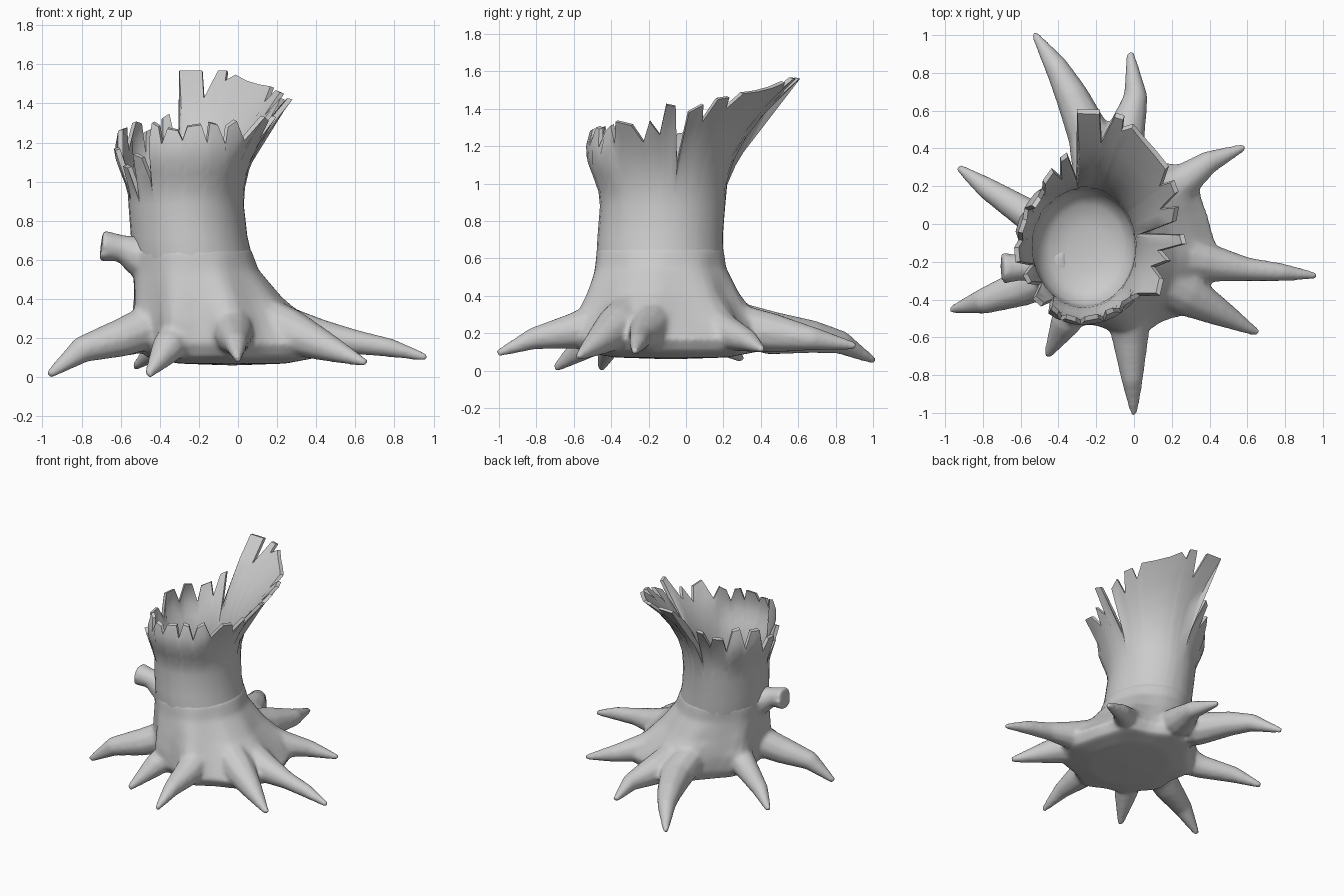
import bpy, bmesh
from math import sin, cos, pi, radians, atan2, exp
from mathutils import Vector

if "Cube" in bpy.data.objects:
    bpy.data.objects.remove(bpy.data.objects["Cube"])

wood = bpy.data.materials.new("grey_wood")
wood.use_nodes = True
wood.diffuse_color = (0.6, 0.6, 0.6, 1)
wood.node_tree.nodes["Principled BSDF"].inputs["Base Color"].default_value = (0.6, 0.6, 0.6, 1)


def finish(bm, name, angle=45):
    """Turn a bmesh into a smooth-shaded object."""
    bmesh.ops.recalc_face_normals(bm, faces=bm.faces)
    mesh = bpy.data.meshes.new(name)
    bm.to_mesh(mesh)
    bm.free()
    mesh.materials.append(wood)
    for p in mesh.polygons:
        p.use_smooth = True
    mesh.set_sharp_from_angle(angle=radians(angle))
    obj = bpy.data.objects.new(name, mesh)
    bpy.context.collection.objects.link(obj)
    return obj


def loft(bm, rings, start, end):
    """Bridge consecutive rings of points and close both ends with a fan."""
    rows = [[bm.verts.new(p) for p in ring] for ring in rings]
    for a, b in zip(rows, rows[1:]):
        for i in range(len(a)):
            j = (i + 1) % len(a)
            bm.faces.new((a[i], a[j], b[j], b[i]))
    for row, centre in ((rows[0], start), (rows[-1], end)):
        tip = bm.verts.new(centre)
        for i in range(len(row)):
            bm.faces.new((row[i], row[(i + 1) % len(row)], tip))


def tube(bm, path, sides=10):
    """Tapered tube through (x, y, z, radius) points."""
    pts = [Vector(p[:3]) for p in path]
    rings = []
    for i, p in enumerate(pts):
        d = (pts[min(i + 1, len(pts) - 1)] - pts[max(i - 1, 0)]).normalized()
        side = d.cross(Vector((0, 0, 1))).normalized()
        up = side.cross(d)
        rings.append([p + path[i][3] * (cos(t) * side + sin(t) * up)
                      for t in (2 * pi * k / sides for k in range(sides))])
    loft(bm, rings, pts[0], pts[-1])


# Roots: x, y, z, radius from inside the trunk to the tip
roots = [
    [(-.2, .2, .27, .12), (-.23, .46, .2, .12), (-.33, .68, .18, .09), (-.41, .83, .15, .065), (-.53, 1.01, .05, .02)],
    [(-.1, .2, .26, .12), (-.05, .46, .2, .11), (.01, .68, .17, .065), (-.02, .91, .13, .022)],
    [(.05, .1, .28, .13), (.24, .21, .2, .1), (.4, .33, .16, .062), (.59, .41, .11, .02)],
    [(.1, -.15, .28, .14), (.42, -.21, .2, .1), (.6, -.24, .18, .065), (.78, -.255, .15, .05), (.97, -.275, .1, .02)],
    [(.05, -.25, .32, .14), (.27, -.37, .23, .12), (.44, -.46, .16, .08), (.66, -.58, .07, .02)],
    [(-.04, -.36, .3, .12), (-.02, -.6, .21, .1), (-.01, -.82, .17, .06), (0, -1.01, .09, .02)],
    [(-.26, -.32, .26, .11), (-.36, -.52, .15, .085), (-.46, -.7, .01, .022)],
    [(-.4, -.25, .28, .12), (-.6, -.34, .2, .1), (-.8, -.41, .14, .07), (-.97, -.455, .01, .022)],
    [(-.4, -.03, .26, .12), (-.58, .06, .19, .085), (-.78, .19, .14, .06), (-.93, .3, .06, .022)],
]


def swell(a, cx, cy):
    """Strength of the nearest roots in direction a."""
    total = 0
    for path in roots:
        x, y = path[1][:2]
        d = (a - atan2(y - cy, x - cx) + pi) % (2 * pi) - pi
        total += exp(-(d / .22) ** 2)
    return min(total, 1)


def ring(angles, z, cx, cy, rx, ry, bump=0):
    pts = []
    for a in angles:
        k = 1 + bump * (swell(a, cx, cy) - .5)
        pts.append((cx + rx * k * cos(a), cy + ry * k * sin(a), z))
    return pts


# Flared foot with roots and a sawn branch stub, fused into one skin
bm = bmesh.new()
even = [2 * pi * i / 48 for i in range(48)]
foot = [(.07, -.03, -.08, .28, .3, 0),
        (.1, -.03, -.09, .43, .45, .1),
        (.17, -.03, -.1, .48, .49, .14),
        (.29, -.1, -.11, .44, .455, .14),
        (.41, -.165, -.13, .378, .4, .08),
        (.55, -.22, -.14, .322, .35, .03),
        (.66, -.24, -.138, .305, .338, 0)]
loft(bm, [ring(even, *f) for f in foot], (-.03, -.08, .06), (-.24, -.138, .66))
for path in roots:
    tube(bm, path)
tube(bm, [(-.4, -.2, .58, .15), (-.53, -.22, .63, .1), (-.6, -.23, .66, .07), (-.7, -.235, .672, .085)])
base = finish(bm, "rooted_base")
fuse = base.modifiers.new("Fuse", 'REMESH')
fuse.mode = 'VOXEL'
fuse.voxel_size = .013
fuse.use_smooth_shade = True
soften = base.modifiers.new("Soften", 'SMOOTH')
soften.factor = .5
soften.iterations = 14

# Splintered rim: angle in degrees and height in hundredths, peaks and notches in turn
rim = [(-8, 133), (-2, 126), (2, 142), (7, 141), (12, 110), (15, 138), (22, 142), (25, 133), (29, 145),
       (35, 146), (37, 140), (42, 148), (51, 149), (60, 151), (67, 154), (71, 151), (72, 156), (76, 156),
       (80, 142), (83, 156), (93, 156), (97, 112), (101, 134), (106, 132), (110, 118), (114, 127),
       (124, 125), (128, 114), (135, 129), (144, 130), (149, 115), (157, 127), (168, 126), (174, 108),
       (180, 117), (191, 116), (196, 94), (202, 108), (210, 107), (216, 90), (222, 114), (231, 112),
       (235, 100), (239, 130), (246, 128), (250, 119), (254, 127), (263, 126), (267, 121), (271, 128),
       (283, 129), (287, 120), (291, 130), (298, 129), (303, 119), (308, 128), (316, 131), (322, 121),
       (330, 133), (340, 131), (346, 122)]
angles = [radians(a) for a, h in rim]


def wall(t, inset):
    """Upper wall, a fraction t from neck to rim: flares at the back left, curls in elsewhere."""
    pts = []
    for a, (_, h) in zip(angles, rim):
        z = .88 + (h / 100 - .88) * t
        d = max(z - .9, 0)
        lean = min(max(cos(a - radians(43)) * 4, 0), 1)
        curl = .075 * sin(pi * d / .56) ** 2
        flare = lean * .92 * d * d + (1 - lean) * curl - inset
        pts.append((-.265 + (.295 + flare) * cos(a),
                    -.125 + (.335 + flare) * sin(a), z + inset * .3))
    return pts


# Hollow trunk: outside up to the splintered rim, then down the inside to the floor
bm = bmesh.new()
steps = (0, .2, .4, .6, .8, 1)
rings = [ring(angles, .52, -.215, -.14, .31, .335),
         ring(angles, .61, -.234, -.139, .308, .34),
         ring(angles, .72, -.25, -.138, .298, .335)]
rings += [wall(t, 0) for t in steps]
rings += [wall(t, .025) for t in reversed(steps)]
rings += [ring(angles, .78, -.255, -.13, .255, .295),
          ring(angles, .72, -.25, -.13, .2, .23),
          ring(angles, .7, -.25, -.13, .1, .12)]
loft(bm, rings, (-.22, -.14, .52), (-.25, -.13, .69))
finish(bm, "hollow_trunk")
